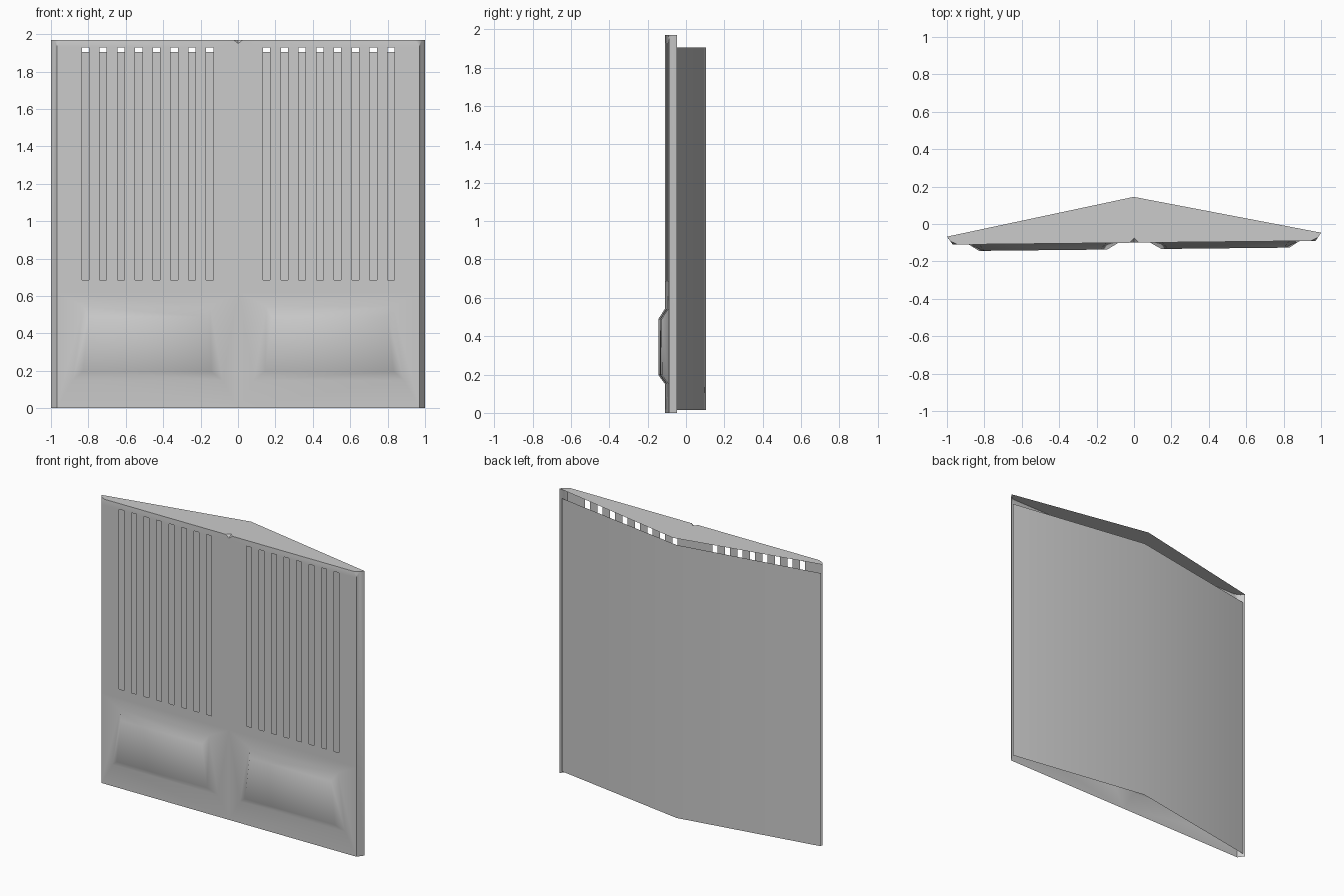
import bpy, bmesh, math

if "Cube" in bpy.data.objects:
    bpy.data.objects.remove(bpy.data.objects["Cube"])

H = 1.97          # overall height
YF = -0.10        # front sheet depth
XF = 0.97         # half width of the front sheet
Z0, Z1 = 0.685, 1.93   # slot bottom and top
ZB = 0.62         # top of the pocket zone
TILT = math.radians(0.6)


def make_half(name, polys):
    """Build the +x half from polygons, then mirror it."""
    bm = bmesh.new()
    for p in polys:
        bm.faces.new([bm.verts.new(c) for c in p])
    bmesh.ops.remove_doubles(bm, verts=bm.verts, dist=1e-4)
    bmesh.ops.recalc_face_normals(bm, faces=bm.faces)
    mesh = bpy.data.meshes.new(name)
    bm.to_mesh(mesh)
    bm.free()
    ob = bpy.data.objects.new(name, mesh)
    bpy.context.collection.objects.link(ob)
    mod = ob.modifiers.new("mirror", 'MIRROR')
    mod.use_clip = True
    ob.rotation_euler.z = TILT
    bpy.ops.object.select_all(action='DESELECT')
    bpy.context.view_layer.objects.active = ob
    ob.select_set(True)
    bpy.ops.object.modifier_apply(modifier="mirror")
    bpy.ops.object.shade_smooth_by_angle(angle=math.radians(45))
    return ob


def front(pts, y=YF):
    return [(x, y, z) for x, z in pts]


# Raised pocket: nested loops from sheet rectangle to plateau
outer = front([(0, 0), (XF, 0), (XF, ZB), (0, ZB)])
base = front([(0.085, 0.15), (0.885, 0.15), (0.83, 0.545), (0.15, 0.545)])
plateau = front([(0.145, 0.197), (0.83, 0.197), (0.80, 0.49), (0.18, 0.49)], YF - 0.035)
polys = [plateau]
for a, b in ((outer, base), (base, plateau)):
    for i in range(4):
        j = (i + 1) % 4
        polys.append([a[i], a[j], b[j], b[i]])

# Slotted zone: bars between eight slots, joined by strips above and below
xs = [0]
for i in range(8):
    c = 0.152 + i * 0.095
    xs += [c - 0.019, c + 0.019]
xs.append(XF)
polys += [front([(xs[i], Z0), (xs[i + 1], Z0), (xs[i + 1], Z1), (xs[i], Z1)])
          for i in range(0, len(xs), 2)]
polys.append(front([(0, ZB), (XF, ZB)] + [(x, Z0) for x in reversed(xs)]))
polys.append(front([(x, Z1) for x in xs] +
                   [(XF, 1.95), (0.945, H), (0.025, H), (0, 1.95)]))

# Side flange, clipped top corner and centre notch
side_mid = (0.983, -0.081, H)
polys.append([(XF, YF, 0), (1, -0.057, 0), (1, -0.057, H), side_mid,
              (XF, YF, 1.95), (XF, YF, Z1), (XF, YF, Z0), (XF, YF, ZB)])
polys.append([(XF, YF, 1.95), side_mid, (0.945, YF, H)])
polys.append([(0, YF, 1.95), (0.025, YF, H), (0, YF + 0.025, H)])

# Top cap
polys.append([(0, YF + 0.025, H), (0.025, YF, H), (0.945, YF, H), side_mid,
              (1, -0.057, H), (0, 0.145, H)])
make_half("slotted_front_cover", polys)

# Folded back sheet
make_half("back_sheet", [[(0, 0.105, 0.015), (0.985, -0.06, 0.015),
                          (0.985, -0.06, 1.905), (0, 0.105, 1.905)]])
